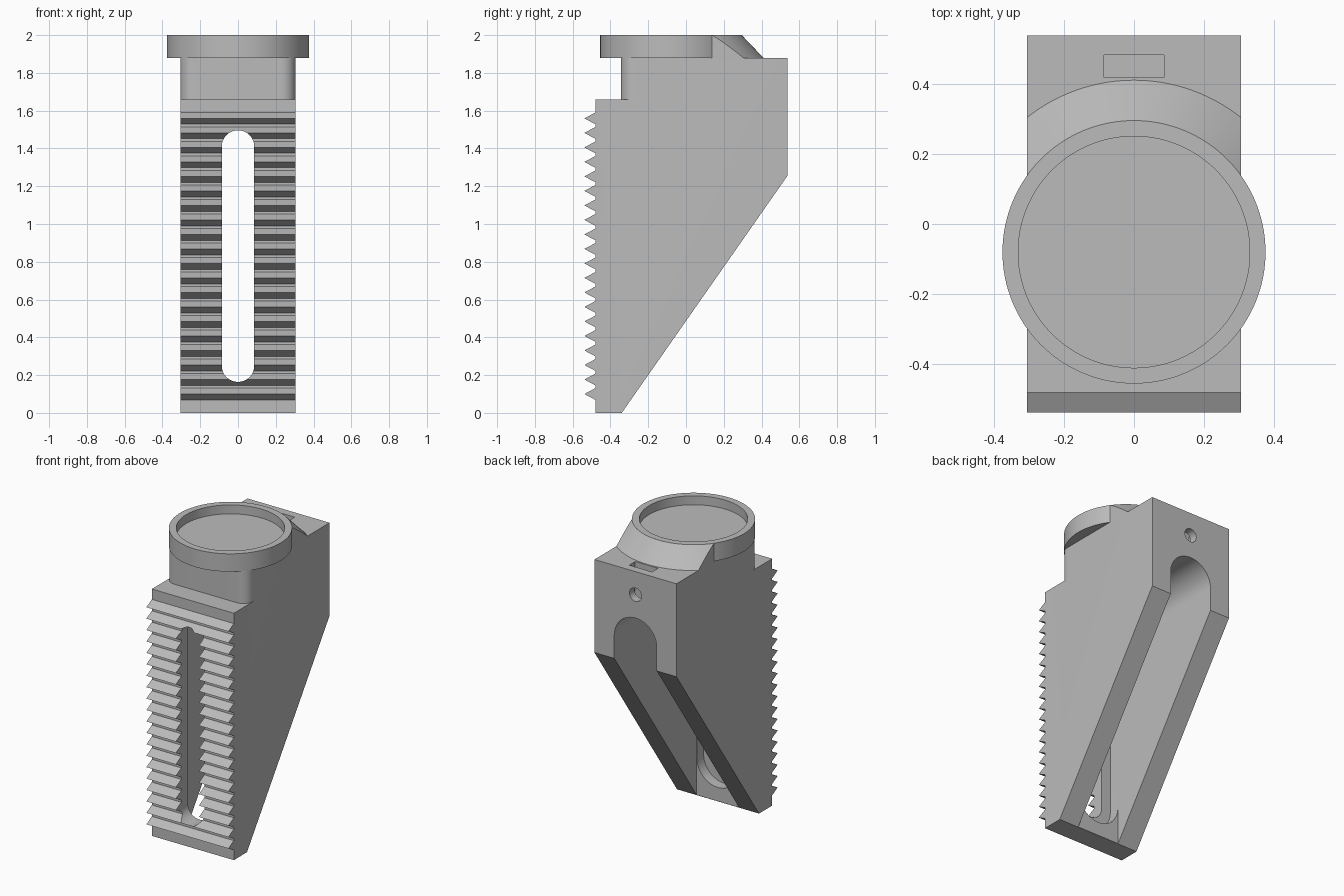
import bpy, bmesh
from math import sin, cos, pi, radians
from mathutils import Vector

if "Cube" in bpy.data.objects:
    bpy.data.objects.remove(bpy.data.objects["Cube"])

grey = bpy.data.materials.new("plain grey")
grey.use_nodes = True
grey.diffuse_color = (0.5, 0.5, 0.5, 1)
grey.node_tree.nodes["Principled BSDF"].inputs["Base Color"].default_value = (0.5, 0.5, 0.5, 1)

HALF_W = 0.305      # body half width
CAP_Y = -0.08       # centre of the round cap
STEP_Z, DECK_Z, TOP_Z = 1.66, 1.88, 2.0
SLOT_LOW, SLOT_HIGH = 0.25, 1.41


def finish(name, bm):
    bmesh.ops.recalc_face_normals(bm, faces=bm.faces)
    mesh = bpy.data.meshes.new(name)
    bm.to_mesh(mesh)
    bm.free()
    mesh.materials.append(grey)
    ob = bpy.data.objects.new(name, mesh)
    bpy.context.collection.objects.link(ob)
    return ob


def prism(name, points, axis, lo, hi):
    """Extrude a 2D outline along one axis, from lo to hi."""
    place = {"x": lambda a, b, t: (t, a, b),
             "y": lambda a, b, t: (a, t, b),
             "z": lambda a, b, t: (a, b, t)}[axis]
    bm = bmesh.new()
    face = bm.faces.new([bm.verts.new(place(a, b, lo)) for a, b in points])
    new = bmesh.ops.extrude_face_region(bm, geom=[face])["geom"]
    shift = Vector(place(0, 0, hi - lo))
    bmesh.ops.translate(bm, vec=shift, verts=[v for v in new if isinstance(v, bmesh.types.BMVert)])
    return finish(name, bm)


def rect(a0, a1, b0, b1):
    return [(a0, b0), (a1, b0), (a1, b1), (a0, b1)]


def arc(cx, cy, r, start, end, n=24):
    angles = [radians(start + (end - start) * i / n) for i in range(n + 1)]
    return [(cx + r * cos(t), cy + r * sin(t)) for t in angles]


def stadium(r, low, high):
    return arc(0, high, r, 0, 180) + arc(0, low, r, 180, 360)


def boolean(target, tool, operation="DIFFERENCE"):
    """Apply a boolean and remove its helper object."""
    tool.hide_render = True
    mod = target.modifiers.new("cut", "BOOLEAN")
    mod.operation, mod.object, mod.solver = operation, tool, "EXACT"
    bpy.context.view_layer.objects.active = target
    bpy.ops.object.modifier_apply(modifier=mod.name)
    bpy.data.objects.remove(tool)


def smooth(ob):
    bpy.ops.object.select_all(action="DESELECT")
    ob.select_set(True)
    bpy.context.view_layer.objects.active = ob
    bpy.ops.object.shade_smooth_by_angle(angle=radians(25))


# Body: wedge-shaped side profile with a toothed front
FRONT, TIP, PITCH, TOOTH = -0.48, -0.538, 0.0768, 0.031
outline = [(FRONT, 0), (-0.34, 0), (0.537, 1.255), (0.537, DECK_Z), (FRONT, DECK_Z)]
for i in reversed(range(20)):
    z = 0.1 + i * PITCH
    outline += [(FRONT, z + TOOTH), (TIP, z), (FRONT, z - TOOTH)]
body = prism("toothed_body", outline, "x", -HALF_W, HALF_W)

# Step at the top front, leaving a neck with rounded corners
ROUND = 0.075
NECK_Y = -0.345
right_corner = arc(HALF_W - ROUND, NECK_Y + ROUND, ROUND, 0, -90, 12)
left_corner = [(-x, y) for x, y in reversed(right_corner)]
step = [(-0.5, -0.7), (0.5, -0.7), (0.5, NECK_Y + ROUND)] + right_corner
step += left_corner + [(-0.5, NECK_Y + ROUND)]
boolean(body, prism("step_cutter", step, "z", STEP_Z, 2.2))

# Arched channel in the back, recess around the slot, and the through slot
WIDE = 0.158
channel = arc(0, SLOT_HIGH, WIDE, 0, 180) + [(-WIDE, -0.2), (WIDE, -0.2)]
boolean(body, prism("channel_cutter", channel, "y", -0.339, 0.8))
boolean(body, prism("recess_cutter", stadium(WIDE - 0.002, SLOT_LOW, SLOT_HIGH), "y", -0.41, -0.3))
boolean(body, prism("slot_cutter", stadium(0.086, SLOT_LOW, SLOT_HIGH), "y", -0.8, -0.2))

# Nut pocket in the deck and the screw hole behind it
boolean(body, prism("pocket_cutter", rect(-0.085, 0.085, 0.418, 0.482), "z", 1.64, 2.1))
boolean(body, prism("hole_cutter", arc(0, 1.725, 0.045, 0, 345, 23), "y", 0.32, 0.8))
smooth(body)

# Round cap with a shallow dish
cap = prism("round_cap", arc(0, CAP_Y, 0.375, 0, 357.5, 143), "z", DECK_Z, TOP_Z)
dish = arc(0, CAP_Y, 0.33, 0, 357.5, 143)
boolean(cap, prism("dish_cutter", dish, "z", TOP_Z - 0.06, 2.2))
smooth(cap)

# Sloped conical support behind the cap, trimmed to the body width
bm = bmesh.new()
section = [(0.365, DECK_Z), (0.49, DECK_Z), (0.375, TOP_Z), (0.365, TOP_Z - 0.005)]
rings = []
for i in range(65):
    t = pi * i / 64
    rings.append([bm.verts.new((r * cos(t), CAP_Y + r * sin(t), z)) for r, z in section])
for a, b in zip(rings, rings[1:]):
    for j in range(4):
        k = (j + 1) % 4
        bm.faces.new((a[j], a[k], b[k], b[j]))
bm.faces.new(rings[0])
bm.faces.new(rings[-1])
support = finish("sloped_support", bm)
boolean(support, prism("trim_box", rect(-HALF_W, HALF_W, -0.2, 0.6), "z", 1.7, 2.2), "INTERSECT")
smooth(support)
